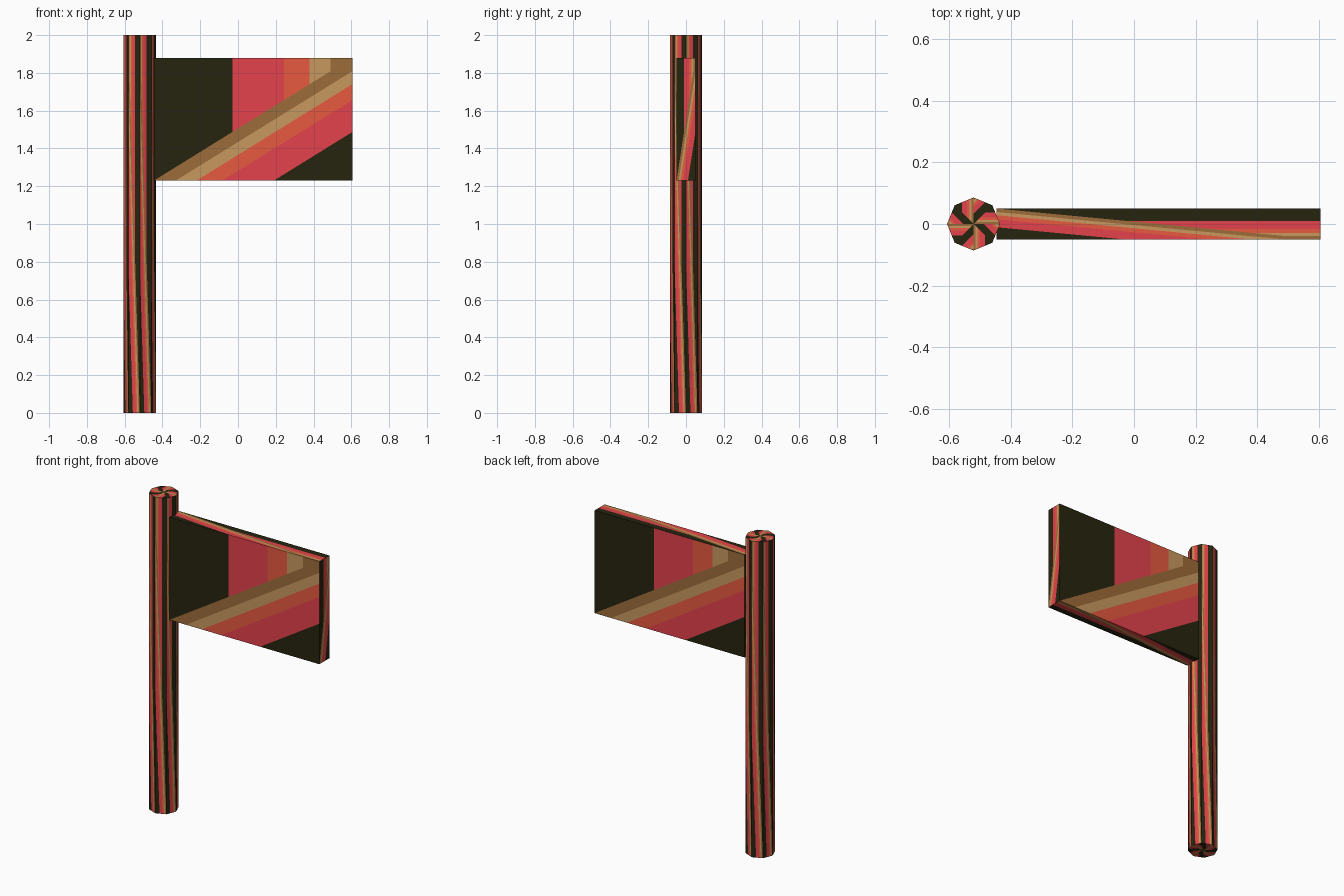
import bpy, bmesh, math
from mathutils import Vector

if "Cube" in bpy.data.objects:
    bpy.data.objects.remove(bpy.data.objects["Cube"])


def lin(c):
    c /= 255
    return c / 12.92 if c <= 0.04045 else ((c + 0.055) / 1.055) ** 2.4


def material(name, rgb):
    m = bpy.data.materials.new(name)
    m.diffuse_color = (*[lin(c) for c in rgb], 1)
    m.use_nodes = True
    m.node_tree.nodes["Principled BSDF"].inputs["Base Color"].default_value = m.diffuse_color
    return m


# Stripe colours, in order across every triangle
MATS = [material("brown", (158, 108, 58)), material("tan", (200, 153, 96)),
        material("orange", (230, 90, 64)), material("red", (228, 66, 76)),
        material("near_black_olive", (38, 36, 15))]
BANDS = [0, 0.11, 0.215, 0.345, 0.605, 1]


def clip(poly, limit, sign):
    """Keep the part of a (point, t) polygon where sign * (t - limit) >= 0."""
    out = []
    for (p, a), (q, b) in zip(poly, poly[1:] + poly[:1]):
        da, db = sign * (a - limit), sign * (b - limit)
        if da >= 0:
            out.append((p, a))
        if da * db < 0:
            out.append((p.lerp(q, da / (da - db)), limit))
    return out


def striped_triangle(bm, points, ts):
    poly = [(Vector(p), t) for p, t in zip(points, ts)]
    for i in range(5):
        part = clip(clip(poly, BANDS[i], 1), BANDS[i + 1], -1)
        if len(part) > 2:
            f = bm.faces.new([bm.verts.new(p) for p, _ in part])
            f.material_index = i


def striped_quad(bm, bl, br, tr, tl, mirror=False):
    if mirror:  # diagonal runs the other way
        striped_triangle(bm, (br, tr, tl), (1, 1, 0))
        striped_triangle(bm, (bl, br, tl), (1, 0, 0))
    else:
        striped_triangle(bm, (bl, tr, tl), (1, 0, 1))
        striped_triangle(bm, (bl, br, tr), (0, 1, 0))


def finish(bm, name):
    me = bpy.data.meshes.new(name)
    bmesh.ops.remove_doubles(bm, verts=bm.verts, dist=1e-5)
    bm.to_mesh(me)
    bm.free()
    for m in MATS:
        me.materials.append(m)
    bpy.context.collection.objects.link(bpy.data.objects.new(name, me))


def walls(bm, ring, z0, z1, mirror=False):
    for (ax, ay), (bx, by) in zip(ring, ring[1:] + ring[:1]):
        striped_quad(bm, (ax, ay, z0), (bx, by, z0), (bx, by, z1), (ax, ay, z1), mirror)


# Eight-sided pole with fan caps
bm = bmesh.new()
CX, R = -0.52, 0.086
ring = [(CX + R * math.cos(i * math.pi / 4), R * math.sin(i * math.pi / 4))
        for i in range(8)]
walls(bm, ring, 0, 2, True)
for z, order in ((2, 1), (0, -1)):
    for i in range(8):
        j = (i + 1) % 8
        pts = [(CX, 0, z), (*ring[i], z), (*ring[j], z)]
        striped_triangle(bm, pts[::order], (i % 2, i % 2, j % 2)[::order])
finish(bm, "pole")

# Flag panel
bm = bmesh.new()
X0, X1, Y, Z0, Z1 = -0.445, 0.605, 0.05, 1.23, 1.88
walls(bm, [(X0, -Y), (X1, -Y), (X1, Y), (X0, Y)], Z0, Z1)
for z, y in ((Z1, Y), (Z0, -Y)):
    striped_quad(bm, (X0, y, z), (X0, -y, z), (X1, -y, z), (X1, y, z))
finish(bm, "flag_panel")
